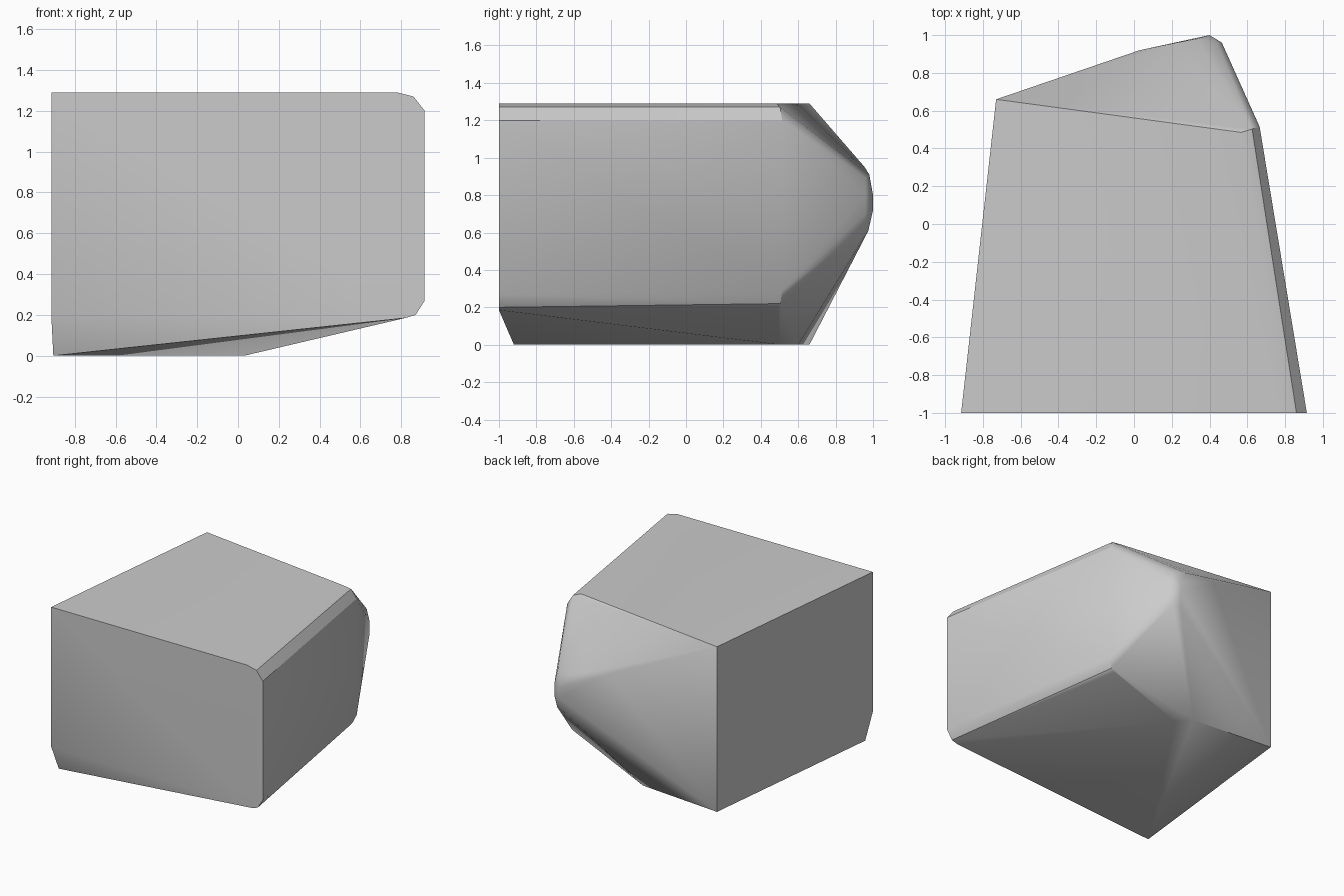
import bpy
import bmesh
import math

cube = bpy.data.objects.get("Cube")
if cube:
    bpy.data.objects.remove(cube, do_unlink=True)


def make_material(name, colour):
    mat = bpy.data.materials.new(name)
    mat.use_nodes = True
    mat.diffuse_color = colour
    mat.node_tree.nodes["Principled BSDF"].inputs["Base Color"].default_value = colour
    return mat


def hull_object(name, points, material):
    """Wrap a convex faceted solid around the corner points."""
    bm = bmesh.new()
    for point in points:
        bm.verts.new(point)
    result = bmesh.ops.convex_hull(bm, input=bm.verts)
    loose = {g for g in result["geom_interior"] + result["geom_unused"]
             if isinstance(g, bmesh.types.BMVert)}
    bmesh.ops.delete(bm, geom=list(loose), context="VERTS")
    bmesh.ops.dissolve_limit(bm, angle_limit=math.radians(0.5),
                             verts=bm.verts, edges=bm.edges)
    bmesh.ops.recalc_face_normals(bm, faces=bm.faces)
    mesh = bpy.data.meshes.new(name)
    bm.to_mesh(mesh)
    bm.free()
    obj = bpy.data.objects.new(name, mesh)
    bpy.context.collection.objects.link(obj)
    mesh.materials.append(material)
    bpy.ops.object.select_all(action="DESELECT")
    bpy.context.view_layer.objects.active = obj
    obj.select_set(True)
    bpy.ops.object.shade_smooth_by_angle(angle=math.radians(30))
    return obj


TOP = 1.29
TAPER = 0.727

# Rounded edge of the +x side: cross-section (x, z) at the front
side_profile = [(0.78, TOP), (0.86, 1.27), (0.915, 1.2),
                (0.915, 0.27), (0.87, 0.2), (0.82, 0.185)]
points = [(x, -1, z) for x, z in side_profile]

# The same section narrowed at the rear shoulder
for x, z in side_profile:
    rear_x = x * TAPER
    points.append((rear_x, 0.315 + 0.3 * rear_x, z if z > 1 else z + 0.02))

# Sharp -x side with the chamfered lower front edge
points += [(-0.915, -1, TOP), (-0.915, -1, 0.2), (-0.905, -0.92, 0),
           (-0.73, 0.66, TOP), (-0.73, 0.66, 0)]

# Rear end of the flat underside
points += [(-0.05, 0.6, 0), (0.03, 0.5, 0)]

# Blunt rear tip: upper ridge, nose and outer rounding
points += [(0.03, 0.92, 0.97), (0.2, 0.955, 0.95), (0.33, 0.98, 0.91),
           (0.4, 1, 0.8), (0.4, 1, 0.72), (0.38, 0.975, 0.61)]
points += [(0.44, 0.96, 0.89), (0.465, 0.96, 0.8),
           (0.465, 0.96, 0.7), (0.44, 0.96, 0.62)]

hull_object("stone_block", points, make_material("stone_grey", (0.6, 0.6, 0.6, 1)))
